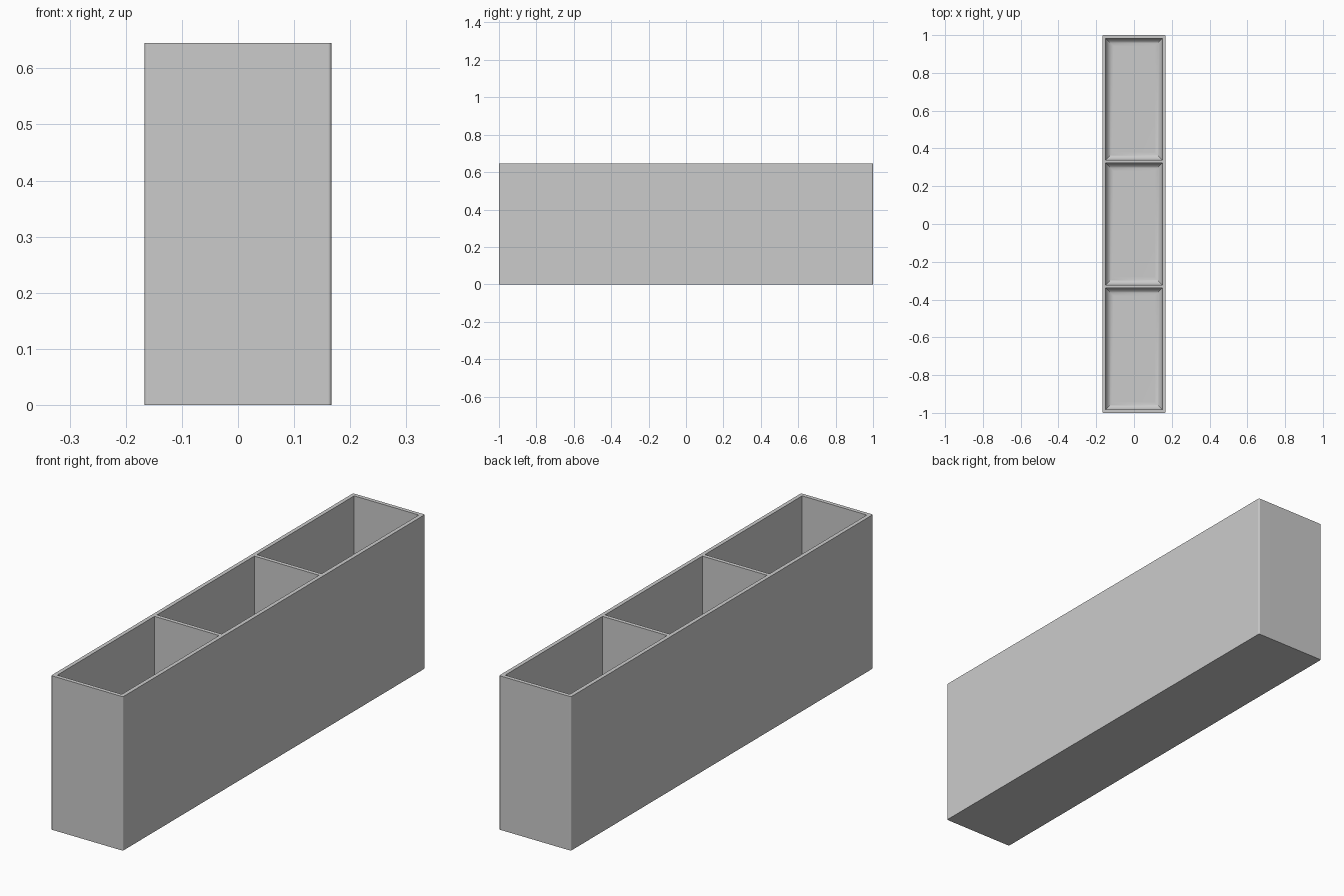
import bpy, bmesh, math

default = bpy.data.objects.get("Cube")
if default:
    bpy.data.objects.remove(default, do_unlink=True)

WIDTH, LENGTH, HEIGHT = 0.333, 2.0, 0.645
WALL = 1 / 60
FILLET, STEPS = 0.042, 8
CELLS = 3

grey = bpy.data.materials.new("light grey")
grey.use_nodes = True
color = (0.6, 0.6, 0.6, 1)
grey.diffuse_color = color
grey.node_tree.nodes["Principled BSDF"].inputs["Base Color"].default_value = color


def make_object(name, bm):
    mesh = bpy.data.meshes.new(name)
    bmesh.ops.recalc_face_normals(bm, faces=bm.faces)
    bm.to_mesh(mesh)
    bm.free()
    mesh.materials.append(grey)
    obj = bpy.data.objects.new(name, mesh)
    bpy.context.collection.objects.link(obj)
    return obj


# Outer block with slightly rounded upright corners
bm = bmesh.new()
bmesh.ops.create_cube(bm, size=1)
for v in bm.verts:
    v.co.x *= WIDTH
    v.co.y *= LENGTH
    v.co.z = (v.co.z + 0.5) * HEIGHT
uprights = [e for e in bm.edges if abs(e.verts[0].co.z - e.verts[1].co.z) > 0.1]
bmesh.ops.bevel(bm, geom=uprights, offset=0.006, segments=3, profile=0.5, affect="EDGES")
tray = make_object("divided_tray", bm)


# Compartment hollow: stacked rectangles that curve in towards the floor
def compartment(name, y):
    half_x = WIDTH / 2 - WALL
    half_y = (LENGTH - (CELLS + 1) * WALL) / CELLS / 2
    angles = [i / STEPS * math.pi / 2 for i in range(STEPS + 1)]
    levels = [(FILLET * (1 - math.sin(a)), WALL + FILLET * (1 - math.cos(a))) for a in angles]
    levels.append((0, HEIGHT + 0.1))
    bm = bmesh.new()
    rings = []
    for inset, z in levels:
        hx, hy = half_x - inset, half_y - inset
        corners = [(-hx, -hy), (hx, -hy), (hx, hy), (-hx, hy)]
        rings.append([bm.verts.new((cx, y + cy, z)) for cx, cy in corners])
    for low, high in zip(rings, rings[1:]):
        for i in range(4):
            j = (i + 1) % 4
            bm.faces.new((low[i], low[j], high[j], high[i]))
    bm.faces.new(rings[0])
    bm.faces.new(rings[-1])
    obj = make_object(name, bm)
    obj.hide_render = True
    return obj


# Hollow out the compartments, leaving the outer walls and dividers
bpy.context.view_layer.objects.active = tray
pitch = (LENGTH - WALL) / CELLS
for i in range(CELLS):
    cutter = compartment("compartment_cutter", (i - (CELLS - 1) / 2) * pitch)
    mod = tray.modifiers.new("hollow", "BOOLEAN")
    mod.operation = "DIFFERENCE"
    mod.solver = "EXACT"
    mod.object = cutter
    bpy.ops.object.modifier_apply(modifier=mod.name)
    bpy.data.objects.remove(cutter, do_unlink=True)

# Smooth fillets, flat walls
bpy.ops.object.select_all(action="DESELECT")
tray.select_set(True)
bpy.ops.object.shade_smooth_by_angle(angle=math.radians(35))
weighted = tray.modifiers.new("flat_walls", "WEIGHTED_NORMAL")
weighted.keep_sharp = True
